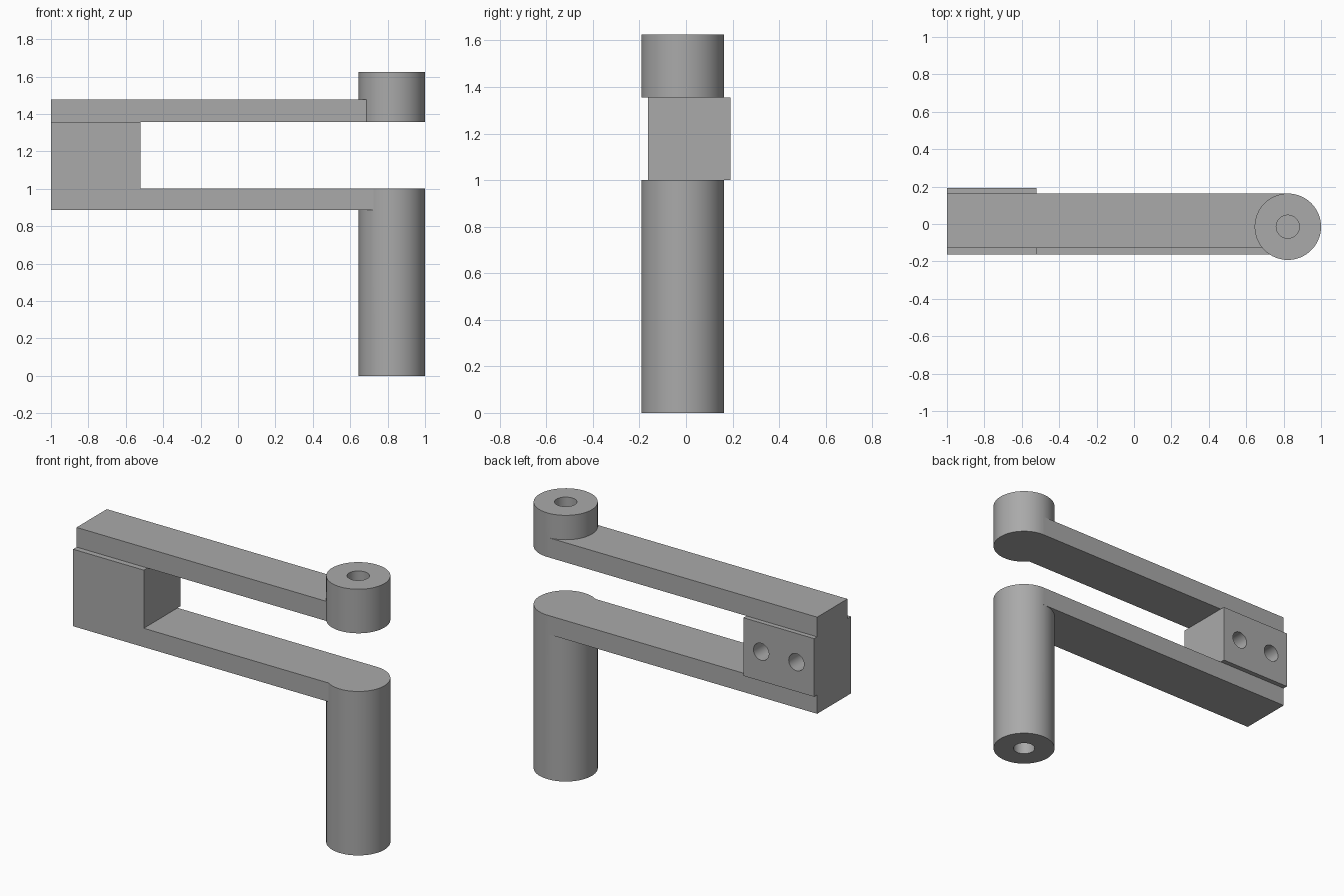
import bpy
import bmesh
from math import pi, radians
from mathutils import Matrix, Vector

if "Cube" in bpy.data.objects:
    bpy.data.objects.remove(bpy.data.objects["Cube"], do_unlink=True)

grey = bpy.data.materials.new("plain grey")
grey.use_nodes = True
GREY = (0.4, 0.4, 0.4, 1)
grey.diffuse_color = GREY
grey.node_tree.nodes["Principled BSDF"].inputs["Base Color"].default_value = GREY

# Shared pivot axis and arm levels
PX, PY, R = 0.8225, -0.0145, 0.1775
BACK = PY + R
LOW, LOW_TOP, SPLIT, HIGH_TOP, TOP = 0.886, 1.001, 1.356, 1.476, 1.625


def make(name, bm):
    mesh = bpy.data.meshes.new(name)
    bm.to_mesh(mesh)
    bm.free()
    mesh.materials.append(grey)
    obj = bpy.data.objects.new(name, mesh)
    bpy.context.collection.objects.link(obj)
    return obj


def box(name, lo, hi):
    lo, hi = Vector(lo), Vector(hi)
    bm = bmesh.new()
    size = Matrix.Diagonal((*(hi - lo), 1))
    bmesh.ops.create_cube(bm, size=1, matrix=Matrix.Translation((lo + hi) / 2) @ size)
    return make(name, bm)


def cylinder(name, centre, radius, depth, turn=0, sides=64):
    bm = bmesh.new()
    place = Matrix.Translation(centre) @ Matrix.Rotation(turn, 4, "X")
    bmesh.ops.create_cone(bm, cap_ends=True, segments=sides, radius1=radius,
                          radius2=radius, depth=depth, matrix=place)
    return make(name, bm)


def combine(body, part, operation):
    mod = body.modifiers.new(part.name, "BOOLEAN")
    mod.operation, mod.solver, mod.object = operation, "EXACT", part
    bpy.ops.object.select_all(action="DESELECT")
    body.select_set(True)
    bpy.context.view_layer.objects.active = body
    bpy.ops.object.modifier_apply(modifier=mod.name)
    bpy.data.objects.remove(part, do_unlink=True)


# Lower bracket: post, arm and spacer block with two bolt holes
lower = cylinder("lower_bracket", (PX, PY, LOW_TOP / 2), R, LOW_TOP)
combine(lower, box("lower_arm", (-1, -0.163, LOW), (PX, BACK, LOW_TOP)), "UNION")
combine(lower, box("spacer_block", (-1, -0.163, LOW_TOP), (-0.522, 0.192, SPLIT)), "UNION")
for x in (-0.88, -0.642):
    combine(lower, cylinder("bolt_hole", (x, 0.192, 1.18), 0.052, 0.4, pi / 2, 32), "DIFFERENCE")
combine(lower, cylinder("post_hole", (PX, PY, 0), 0.062, 0.8, sides=32), "DIFFERENCE")

# Upper bracket: boss with a blind hole, and a slimmer arm
upper = cylinder("upper_bracket", (PX, PY, (SPLIT + TOP) / 2), R, TOP - SPLIT)
combine(upper, box("upper_arm", (-1, -0.129, SPLIT), (PX, BACK, HIGH_TOP)), "UNION")
combine(upper, cylinder("boss_hole", (PX, PY, TOP), 0.062, 0.4, sides=32), "DIFFERENCE")

# Smooth round walls, crisp edges
for obj in (lower, upper):
    bpy.ops.object.select_all(action="DESELECT")
    obj.select_set(True)
    bpy.context.view_layer.objects.active = obj
    bpy.ops.object.shade_smooth_by_angle(angle=radians(30))
